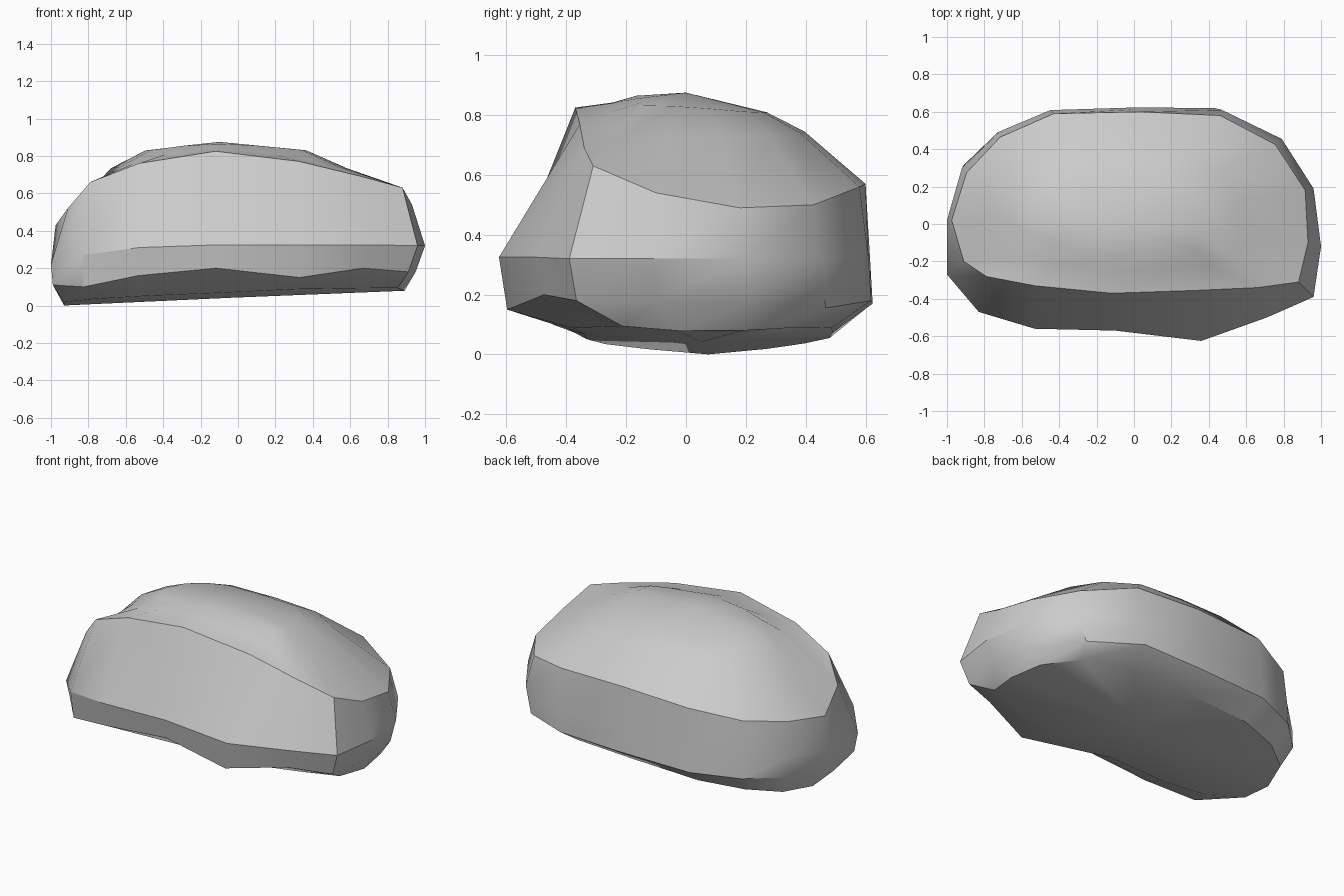
import bpy, bmesh

if "Cube" in bpy.data.objects:
    bpy.data.objects.remove(bpy.data.objects["Cube"])

# Widest outline of the boulder, counter-clockwise from the front left
girdle = [(-.83, -.47, .27), (-.53, -.56, .31), (-.10, -.57, .325), (.36, -.625, .325),
          (.71, -.50, .325), (.96, -.39, .32), (1.0, -.12, .32), (.96, .19, .32),
          (.79, .455, .315), (.47, .61, .32), (.05, .615, .32), (-.44, .60, .31),
          (-.73, .48, .29), (-.92, .30, .26), (-1.0, .02, .22), (-1.0, -.27, .22)]

# Shoulder where the steep sides turn into the rounded top
shoulder = [(-.79, -.28, .66), (-.53, -.33, .76), (-.12, -.37, .825), (.33, -.355, .77),
            (.66, -.34, .69), (.88, -.31, .63), (.93, -.10, .54), (.915, .18, .49),
            (.755, .425, .50), (.46, .58, .56), (.03, .60, .57), (-.43, .59, .55),
            (-.715, .465, .50), (-.895, .275, .47), (-.975, .02, .43), (-.91, -.20, .52)]

lower_z = [.10, .16, .20, .15, .20, .18, .18, .17, .155, .18, .17, .16, .15, .14, .12, .11]
crest_z = [.76, .81, .842, .815, .77, .74, .735, .73, .73, .74, .745, .745, .74, .735, .735, .74]
peak = (-.10, 0, .875)


def toward_peak(points, keep, heights):
    """Shrink a ring in plan toward the peak and give it new heights."""
    return [(x * keep + peak[0] * (1 - keep), y * keep, z)
            for (x, y, _), z in zip(points, heights)]


# Undercut rings below the girdle
lower = [(x * .97 - .02, y * .985 + .018, z) for (x, y, _), z in zip(girdle, lower_z)]
base = []
for x, y, _ in girdle:
    bx, by = x * .91 - .02, y * .70 + .06
    base.append((bx, by, max(0, .035 + .04 * bx) + .09 * abs(by - .07)))

# Domed rings above the shoulder
crest = toward_peak(shoulder, .66, crest_z)
crown = toward_peak(shoulder, .45, [.32 * z + .68 * peak[2] - .04 * max(0, s[1])
                                    for z, s in zip(crest_z, shoulder)])

# Loft the rings into one closed boulder
bm = bmesh.new()
rings = [[bm.verts.new(p) for p in ring]
         for ring in (base, lower, girdle, shoulder, crest, crown)]
n = len(girdle)
for a, b in zip(rings, rings[1:]):
    for i in range(n):
        j = (i + 1) % n
        bm.faces.new((a[i], a[j], b[j], b[i]))
top = bm.verts.new(peak)
foot = bm.verts.new((-.03, .05, .042))
for i in range(n):
    j = (i + 1) % n
    bm.faces.new((rings[-1][i], rings[-1][j], top))
    bm.faces.new((rings[0][j], rings[0][i], foot))
bmesh.ops.recalc_face_normals(bm, faces=bm.faces)

mesh = bpy.data.meshes.new("boulder")
bm.to_mesh(mesh)
bm.free()
boulder = bpy.data.objects.new("boulder", mesh)
bpy.context.collection.objects.link(boulder)

# Smooth rounded top, crisp edges
bpy.context.view_layer.objects.active = boulder
boulder.select_set(True)
bpy.ops.object.shade_smooth_by_angle(angle=0.56)
